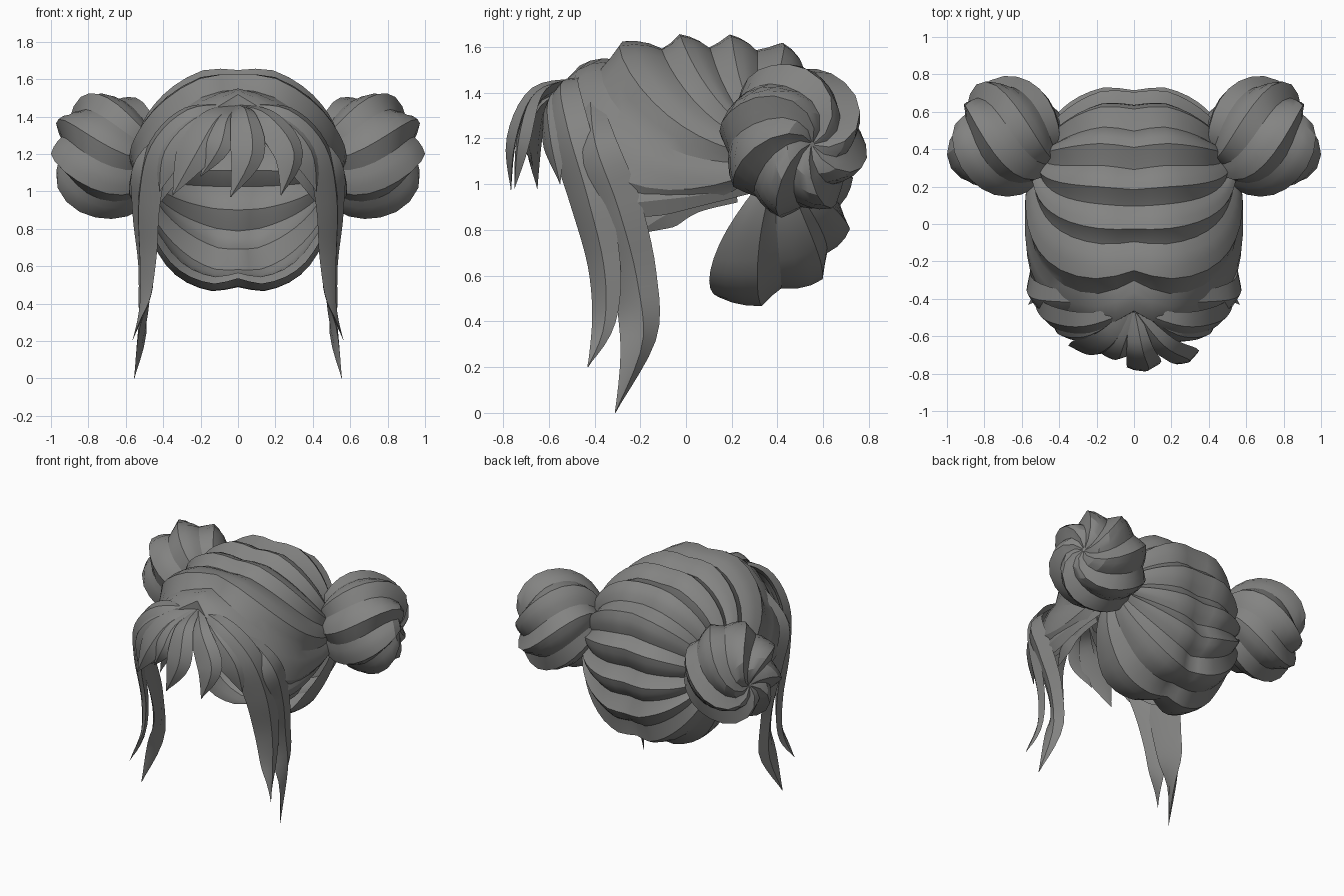
import bpy, math
from mathutils import Vector as V

if "Cube" in bpy.data.objects:
    bpy.data.objects.remove(bpy.data.objects["Cube"])

mat = bpy.data.materials.new("dark_grey_hair")
mat.diffuse_color = (0.23, 0.23, 0.225, 1)
mat.use_nodes = True
mat.node_tree.nodes["Principled BSDF"].inputs["Base Color"].default_value = mat.diffuse_color


def make(name, verts, faces, mirror=False, angle=28):
    me = bpy.data.meshes.new(name)
    me.from_pydata([tuple(v) for v in verts], [], faces)
    me.materials.append(mat)
    for p in me.polygons:
        p.use_smooth = True
    me.set_sharp_from_angle(angle=math.radians(angle))
    ob = bpy.data.objects.new(name, me)
    bpy.context.collection.objects.link(ob)
    if mirror:
        m = ob.modifiers.new("mirror", 'MIRROR')
        m.merge_threshold = 0.002
    return ob


# Hair cap: strands run from the centre parting round the head to each bun
C = V((0, 0.06, 1.06))
R = V((0.56, 0.625, 0.56))


def on_head(d):
    # rounder across the crown, boxier at the nape
    low = min(1, max(0, 0.6 - d.z / d.length * 1.5))
    e = 2.0 + 0.6 * low
    x, y, z = (abs(d[i]) / R[i] for i in range(3))
    q = (y ** 3 + z ** 3) ** (1 / 3)
    return d / (x ** e + q ** e) ** (1 / e)


STRANDS, STEPS = 11, 14
PROFILE = [(0, 0), (0.2, 0.38), (0.4, 1), (0.6, 0.8), (0.8, 0.48)]
pole = V((0.5, 0.36, 0.05))
rows = [(i + u, f) for i in range(STRANDS) for u, f in PROFILE] + [(STRANDS, 0)]
verts, faces = [], []
for k, f in rows:
    deg = 147 - 223 * k / STRANDS
    a = math.radians(deg)
    P = on_head(V((0, math.cos(a), math.sin(a))))
    front = max(0, (deg - 90) / 55)
    nape = max(0, -deg / 76)
    mid = max(0, 1 - abs(deg + 30) / 40)
    ctrl = V((0.6 - 0.1 * nape - 0.15 * mid, P.y * 0.85 - 0.27 * nape ** 3,
              P.z * (0.65 - 0.15 * mid) - 0.72 * front ** 1.5))
    for j in range(STEPS + 1):
        s = j / STEPS
        d = P * (1 - s) ** 2 + ctrl * (2 * s * (1 - s)) + pole * s * s
        p = on_head(d)
        p.x *= 1 - 0.14 * min(1, max(0, (-p.z - 0.05) / 0.3))
        bump = 0.065 * f * (1 - 0.75 * s) - 0.035 * max(0, 1 - s / 0.14)
        p = C + p + p.normalized() * bump
        if j == 0:
            p.x = 0
        verts.append(p)
n = STEPS + 1
for i in range(len(rows) - 1):
    for j in range(STEPS):
        faces.append((i * n + j, (i + 1) * n + j, (i + 1) * n + j + 1, i * n + j + 1))
cap = make("hair_cap", verts, [f[::-1] for f in faces], True, 24)

# Twisted buns
axis = V((0.9, 0.38, -0.08)).normalized()
side = axis.cross(V((0, 0, 1))).normalized()
up = side.cross(axis)
TEETH, RINGS = 7, 14
SAW = [0, 0.4, 1, 0.72, 0.36]
cols = TEETH * len(SAW)
verts, faces = [], []
for i in range(RINGS + 1):
    v = i / RINGS
    th = math.pi * (0.015 + 0.97 * v)
    for c in range(cols):
        saw = SAW[c % len(SAW)]
        ph = 2 * math.pi * c / cols + 1.7 * v + 0.6 * v ** 4
        spike = math.exp(-((v - 0.72) / 0.13) ** 2)
        r = 0.93 - 0.05 * spike + (0.13 + 0.12 * spike) * saw * math.sin(th) ** 0.6
        r *= 1 - 0.22 * max(0, (v - 0.82) / 0.18)
        d = (side * math.cos(ph) + up * math.sin(ph)) * math.sin(th) - axis * math.cos(th)
        verts.append(V((0.685 + d.x * r * 0.31, 0.465 + d.y * r * 0.305, 1.195 + d.z * r * 0.325)))
for i in range(RINGS):
    for c in range(cols):
        e = (c + 1) % cols
        faces.append((i * cols + c, i * cols + e, (i + 1) * cols + e, (i + 1) * cols + c))
faces.append(tuple(range(cols))[::-1])
faces.append(tuple(RINGS * cols + c for c in range(cols)))
make("twisted_bun", verts, faces, True)

# Tapered locks: points are (x, y, z, half width), swept with a ridged section
SECTION = [(-1, -0.1), (-0.25, 1), (0.35, 0.7), (1, -0.1), (0, -0.5)]


def spline(pts, t):
    i = min(int(t), len(pts) - 2)
    u = t - i
    p = [pts[max(0, min(len(pts) - 1, i + k))] for k in (-1, 0, 1, 2)]
    return [0.5 * (2 * b + (c - a) * u + (2 * a - 5 * b + 4 * c - d) * u * u
                   + (3 * b - a - 3 * c + d) * u ** 3) for a, b, c, d in zip(*p)]


def lock(name, pts, thick=0.35, centre=(0, 0, 1.15), mirror=False):
    N = 5 * (len(pts) - 1)
    samples = [spline(pts, i / 5) for i in range(N + 1)]
    verts, faces, m = [], [], len(SECTION)
    for i, q in enumerate(samples):
        p = V(q[:3])
        T = (V(samples[min(N, i + 1)][:3]) - V(samples[max(0, i - 1)][:3])).normalized()
        W = T.cross(p - V(centre)).normalized()
        O = W.cross(T)
        w = max(q[3], 0.002)
        verts += [p + W * (a * w) + O * (b * w * thick) for a, b in SECTION]
    for i in range(N):
        for j in range(m):
            e = (j + 1) % m
            faces.append((i * m + j, (i + 1) * m + j, (i + 1) * m + e, i * m + e))
    faces += [tuple(range(m)), tuple(N * m + j for j in range(m))[::-1]]
    make(name, verts, [f[::-1] for f in faces], mirror)


# Fringe
lock("fringe_middle", [(0, -.47, 1.45, .03), (.03, -.66, 1.4, .07), (.05, -.755, 1.2, .09), (-.04, -.765, .97, 0)])
lock("fringe_right", [(.01, -.47, 1.45, .03), (.15, -.64, 1.38, .075), (.27, -.71, 1.2, .085), (.23, -.75, .98, 0)])
lock("fringe_left_inner", [(-.01, -.47, 1.45, .03), (-.07, -.63, 1.38, .06), (-.11, -.7, 1.24, .07), (-.2, -.67, 1.08, 0)])
lock("fringe_left", [(-.02, -.47, 1.45, .03), (-.13, -.61, 1.38, .08), (-.24, -.66, 1.2, .1), (-.35, -.65, .98, 0)])
lock("fringe_outer", [(.02, -.46, 1.45, .03), (.22, -.58, 1.36, .08), (.36, -.58, 1.2, .09), (.42, -.55, 1.0, 0)], mirror=True)

# Long side locks
lock("side_lock_front", [(.03, -.47, 1.45, .03), (.25, -.54, 1.4, .09), (.42, -.51, 1.22, .11), (.48, -.43, .95, .105),
                         (.485, -.36, .65, .085), (.5, -.36, .4, .055), (.565, -.43, .2, 0)], 0.4, (0, -.1, 1), True)
lock("side_lock_back", [(.3, -.42, 1.36, .05), (.5, -.4, 1.15, .11), (.51, -.31, .9, .12), (.485, -.23, .6, .105),
                        (.5, -.21, .33, .08), (.555, -.31, 0, 0)], 0.4, (0, -.15, 1), True)

# Short tufts in front of the ears
lock("ear_tuft_upper", [(.5, .32, 1.02, .05), (.54, .08, .97, .06), (.535, -.14, .95, .09), (.5, -.33, .92, .05)], 0.3, (0, 0, .95), True)
lock("ear_tuft_lower", [(.5, .22, .96, .04), (.51, .04, .93, .055), (.5, -.1, .88, .08), (.47, -.22, .78, 0)], 0.3, (0, 0, .9), True)
